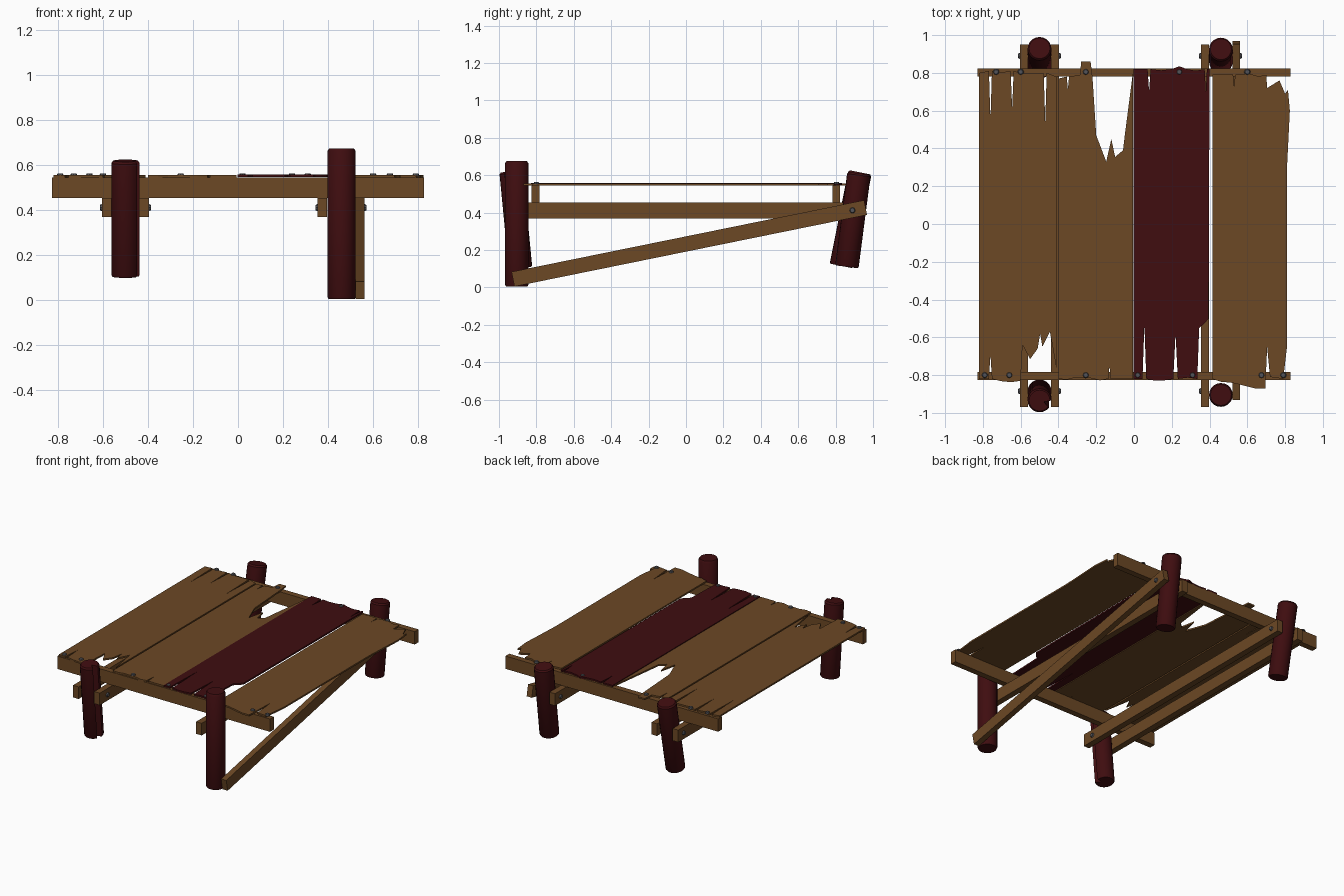
import bpy, bmesh, math, random
from mathutils import Vector, Matrix

random.seed(4)
cube = bpy.data.objects.get("Cube")
if cube:
    bpy.data.objects.remove(cube, do_unlink=True)


def material(name, rgb):
    mat = bpy.data.materials.new(name)
    mat.use_nodes = True
    mat.diffuse_color = (*rgb, 1)
    mat.node_tree.nodes["Principled BSDF"].inputs["Base Color"].default_value = (*rgb, 1)
    return mat


BROWN = material("brown wood", (0.15, 0.065, 0.018))
RED = material("dark red wood", (0.05, 0.004, 0.005))
STEEL = material("grey steel", (0.09, 0.09, 0.1))


def finish(bm, name, mat, smooth=False):
    bmesh.ops.recalc_face_normals(bm, faces=bm.faces)
    mesh = bpy.data.meshes.new(name)
    bm.to_mesh(mesh)
    bm.free()
    mesh.materials.append(mat)
    obj = bpy.data.objects.new(name, mesh)
    bpy.context.collection.objects.link(obj)
    if smooth:
        bpy.ops.object.select_all(action="DESELECT")
        obj.select_set(True)
        bpy.context.view_layer.objects.active = obj
        bpy.ops.object.shade_smooth_by_angle(angle=math.radians(35))
    return obj


def beam(name, center, size, tilt=0):
    bm = bmesh.new()
    matrix = (Matrix.Translation(center) @ Matrix.Rotation(tilt, 4, "X")
              @ Matrix.Diagonal((*size, 1)))
    bmesh.ops.create_cube(bm, size=1, matrix=matrix)
    finish(bm, name, BROWN)


def post(name, bottom, top, radius=0.063, split=None):
    """Log with worn rims; an optional split runs down its length."""
    bottom, top = Vector(bottom), Vector(top)
    axis = top - bottom
    turn = Vector((0, 0, 1)).rotation_difference(axis).to_matrix()
    bm = bmesh.new()
    sides = 20
    rings = []
    for along, scale in ((0, 0.92), (0.015, 1), (0.98, 1), (1, 0.88)):
        ring = []
        for i in range(sides):
            r = radius * scale
            if i == split:
                r *= 0.4
            a = math.tau * i / sides
            offset = turn @ Vector((r * math.cos(a), r * math.sin(a), 0))
            ring.append(bm.verts.new(bottom + axis * along + offset))
        rings.append(ring)
    for low, high in zip(rings, rings[1:]):
        for i in range(sides):
            j = (i + 1) % sides
            bm.faces.new((low[i], low[j], high[j], high[i]))
    bm.faces.new(rings[0][::-1])
    bm.faces.new(rings[-1])
    finish(bm, name, RED, smooth=True)


def bolt(name, place, direction, radius=0.017, depth=0.012):
    bm = bmesh.new()
    turn = Vector((0, 0, 1)).rotation_difference(Vector(direction)).to_matrix().to_4x4()
    bmesh.ops.create_cone(bm, cap_ends=True, segments=8, radius1=radius,
                          radius2=radius * 0.7, depth=depth,
                          matrix=Matrix.Translation(place) @ turn)
    finish(bm, name, STEEL)


def crack(x, end, tip, width=0.008):
    """Narrow wedge running from a plank end up to its tip."""
    return [(x - width, end), (x, tip), (x + width, end)]


def ragged(points):
    """Splinter the wide stretches of a plank end."""
    result = []
    for a, b in zip(points, points[1:]):
        result.append(a)
        steps = int(abs(b[0] - a[0]) / 0.04)
        for k in range(1, steps):
            t = k / steps
            result.append((a[0] + (b[0] - a[0]) * t,
                           a[1] + (b[1] - a[1]) * t + random.uniform(-0.012, 0.008)))
    return result + [points[-1]]


def plank(name, back, front, mat, lift=0.0):
    """Back end and front end are both listed from -x to +x."""
    outline = ragged(back) + ragged(front)[::-1]
    bm = bmesh.new()
    face = bm.faces.new([bm.verts.new((x, y, 0.545 + lift)) for x, y in outline])
    extruded = bmesh.ops.extrude_face_region(bm, geom=[face])
    top = [v for v in extruded["geom"] if isinstance(v, bmesh.types.BMVert)]
    bmesh.ops.translate(bm, verts=top, vec=(0, 0, 0.011))
    finish(bm, name, mat)


# Deck planks with split and broken ends
plank("outer_right_plank",
      [(-0.82, 0.8)] + crack(-0.76, 0.81, 0.55) + crack(-0.645, 0.81, 0.61)
      + crack(-0.47, 0.8, 0.54) + [(-0.41, 0.78)],
      [(-0.82, -0.82)] + crack(-0.76, -0.82, -0.69)
      + [(-0.6, -0.83), (-0.59, -0.64), (-0.55, -0.715), (-0.51, -0.66),
         (-0.497, -0.58), (-0.485, -0.65), (-0.445, -0.57), (-0.41, -0.77)], BROWN)
plank("inner_right_plank",
      [(-0.4, 0.77)] + crack(-0.35, 0.78, 0.71, 0.006)
      + [(-0.285, 0.79), (-0.28, 0.86), (-0.23, 0.86), (-0.22, 0.78),
         (-0.2, 0.47), (-0.147, 0.33), (-0.12, 0.45), (-0.1, 0.355),
         (-0.058, 0.39), (-0.05, 0.46), (-0.006, 0.8)],
      [(-0.4, -0.82)] + crack(-0.13, -0.82, -0.75, 0.006) + [(-0.006, -0.82)], BROWN)
plank("inner_left_plank",
      [(-0.003, 0.82)] + crack(0.08, 0.82, 0.7) + [(0.2, 0.82), (0.24, 0.835), (0.28, 0.82)]
      + crack(0.38, 0.82, 0.7, 0.006) + [(0.4, 0.82)],
      [(-0.003, -0.82)] + crack(0.055, -0.82, -0.53, 0.01)
      + crack(0.22, -0.82, -0.58, 0.012)
      + [(0.335, -0.82), (0.345, -0.55), (0.37, -0.53), (0.395, -0.5)], RED, 0.003)
plank("outer_left_plank",
      [(0.415, 0.79)] + crack(0.53, 0.79, 0.72, 0.005)
      + [(0.7, 0.79), (0.705, 0.72), (0.77, 0.76), (0.8, 0.69), (0.815, 0.71),
         (0.825, 0.6), (0.81, 0.3)],
      [(0.415, -0.82), (0.56, -0.85), (0.64, -0.87), (0.695, -0.87), (0.705, -0.65),
       (0.72, -0.81), (0.79, -0.82), (0.81, -0.65)], BROWN)

# Cross beams under the deck ends
for side, y in (("front", -0.805), ("back", 0.803)):
    beam(side + "_cross_beam", (0, y, 0.5), (1.655, 0.042, 0.09))

# Long beams that clamp the posts, and the fallen brace
for name, x in (("outer_right", -0.583), ("inner_right", -0.418), ("inner_left", 0.375)):
    beam(name + "_long_beam", (x, -0.01, 0.412), (0.043, 1.92, 0.085))
low, high = Vector((0.542, -0.925, 0.044)), Vector((0.542, 0.96, 0.427))
run = high - low
beam("fallen_brace", (low + high) / 2, (0.04, run.length, 0.08), math.atan2(run.z, run.y))

# Log posts
post("front_left_post", (0.46, -0.905, 0.005), (0.46, -0.905, 0.675))
post("front_right_post", (-0.5, -0.885, 0.105), (-0.5, -0.935, 0.62), split=19)
post("back_left_post", (0.46, 0.86, 0.11), (0.46, 0.925, 0.61))
post("back_right_post", (-0.5, 0.83, 0.115), (-0.5, 0.93, 0.615))

# Bolts through the deck
back_bolts = (-0.73, -0.6, -0.255, 0.24, 0.6)
front_bolts = (-0.79, -0.66, -0.255, 0.02, 0.31, 0.675, 0.79)
for xs, y in ((back_bolts, 0.805), (front_bolts, -0.8)):
    for x in xs:
        bolt("deck_bolt", (x, y, 0.558), (0, 0, 1))

# Bolts through the long beams and brace
for y in (-0.885, 0.89):
    for x, way in ((-0.608, -1), (-0.393, 1), (0.35, -1), (0.565, 1)):
        if x < 0.5 or y > 0:
            bolt("beam_bolt", (x, y, 0.412), (way, 0, 0))
